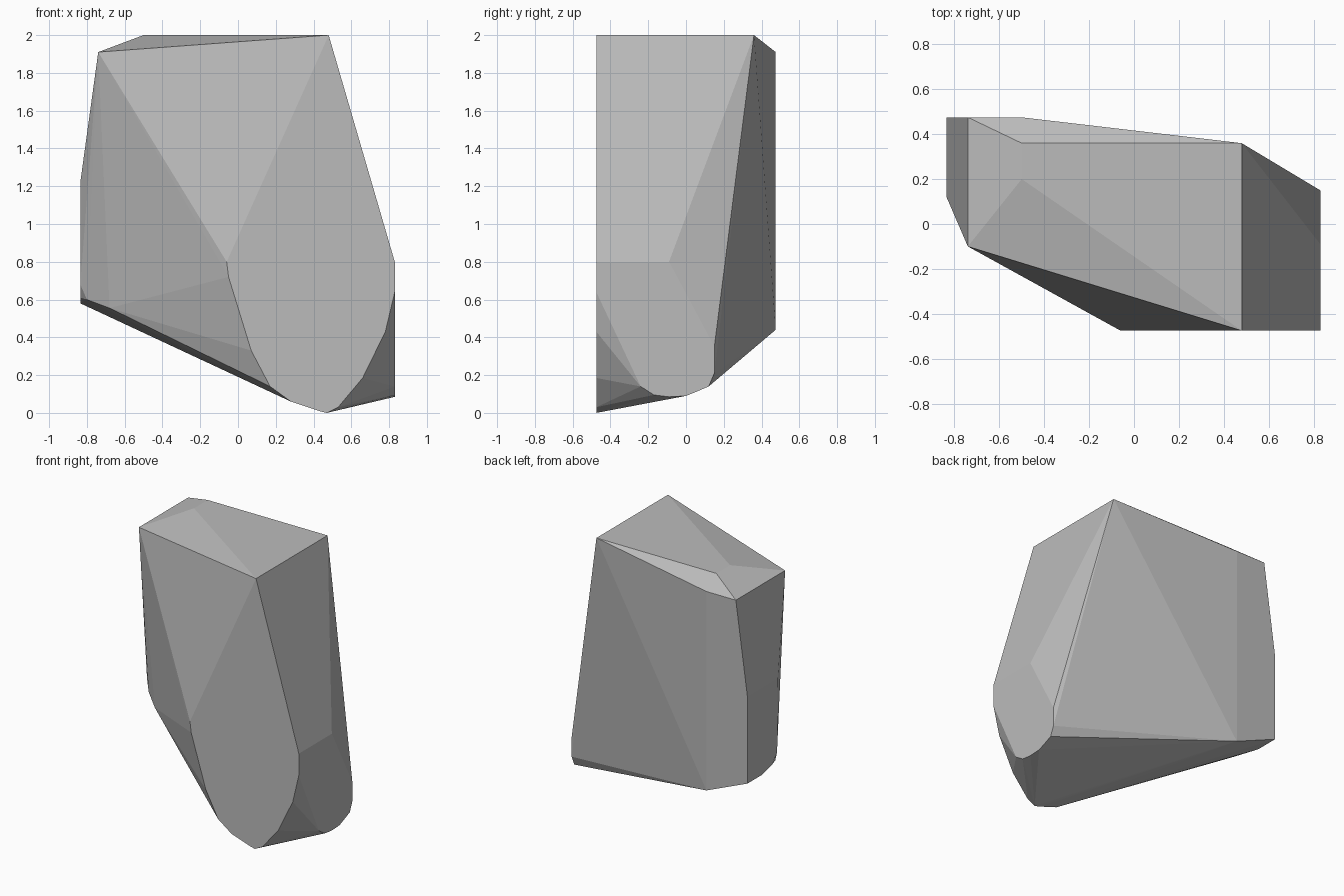
import bpy, bmesh, math

if "Cube" in bpy.data.objects:
    bpy.data.objects.remove(bpy.data.objects["Cube"])

# Flat outlines of each side of the faceted rock; the hull joins them
front = [(0.48, 2.0), (0.83, 0.8), (0.83, 0.64), (0.78, 0.43), (0.66, 0.185),
         (0.53, 0.03), (0.47, 0.0), (0.43, 0.01), (0.28, 0.06), (0.17, 0.14),
         (0.07, 0.33), (-0.05, 0.72), (-0.06, 0.8)]                      # x, z
right = [(-0.09, 0.8), (0.15, 0.35), (0.15, 0.21), (0.12, 0.14), (0.05, 0.11),
         (0.0, 0.09), (-0.09, 0.085), (-0.17, 0.095), (-0.24, 0.14)]     # y, z
left = [(0.12, 1.22), (0.13, 0.68), (0.19, 0.61), (0.3, 0.58)]           # y, z
back = [(-0.74, 1.91), (-0.5, 1.91), (-0.5, 0.44),
        (-0.835, 0.58), (-0.835, 1.22)]                                  # x, z
top = [(0.48, 0.36), (-0.5, 0.36), (-0.5, 0.2)]                          # x, y
corners = [(-0.74, -0.1, 1.91), (-0.68, 0.0, 0.555), (-0.8, 0.1, 0.6)]

points = [(x, -0.475, z) for x, z in front]
points += [(0.83, y, z) for y, z in right]
points += [(-0.835, y, z) for y, z in left]
points += [(x, 0.475, z) for x, z in back]
points += [(x, y, 2.0) for x, y in top]
points += corners

# Rock body: convex hull, with flat panels merged back into single faces
bm = bmesh.new()
for p in points:
    bm.verts.new(p)
hull = bmesh.ops.convex_hull(bm, input=bm.verts[:])
loose = [v for v in bm.verts if not v.link_faces]
bmesh.ops.delete(bm, geom=loose, context='VERTS')
bmesh.ops.dissolve_limit(bm, angle_limit=math.radians(0.5),
                         verts=bm.verts[:], edges=bm.edges[:])
bmesh.ops.recalc_face_normals(bm, faces=bm.faces[:])

mesh = bpy.data.meshes.new("rock")
bm.to_mesh(mesh)
bm.free()
rock = bpy.data.objects.new("rock", mesh)
bpy.context.collection.objects.link(rock)

# Single stone colour
stone = bpy.data.materials.new("stone grey")
stone.diffuse_color = (0.5, 0.5, 0.5, 1)
stone.use_nodes = True
stone.node_tree.nodes["Principled BSDF"].inputs["Base Color"].default_value = stone.diffuse_color
mesh.materials.append(stone)
